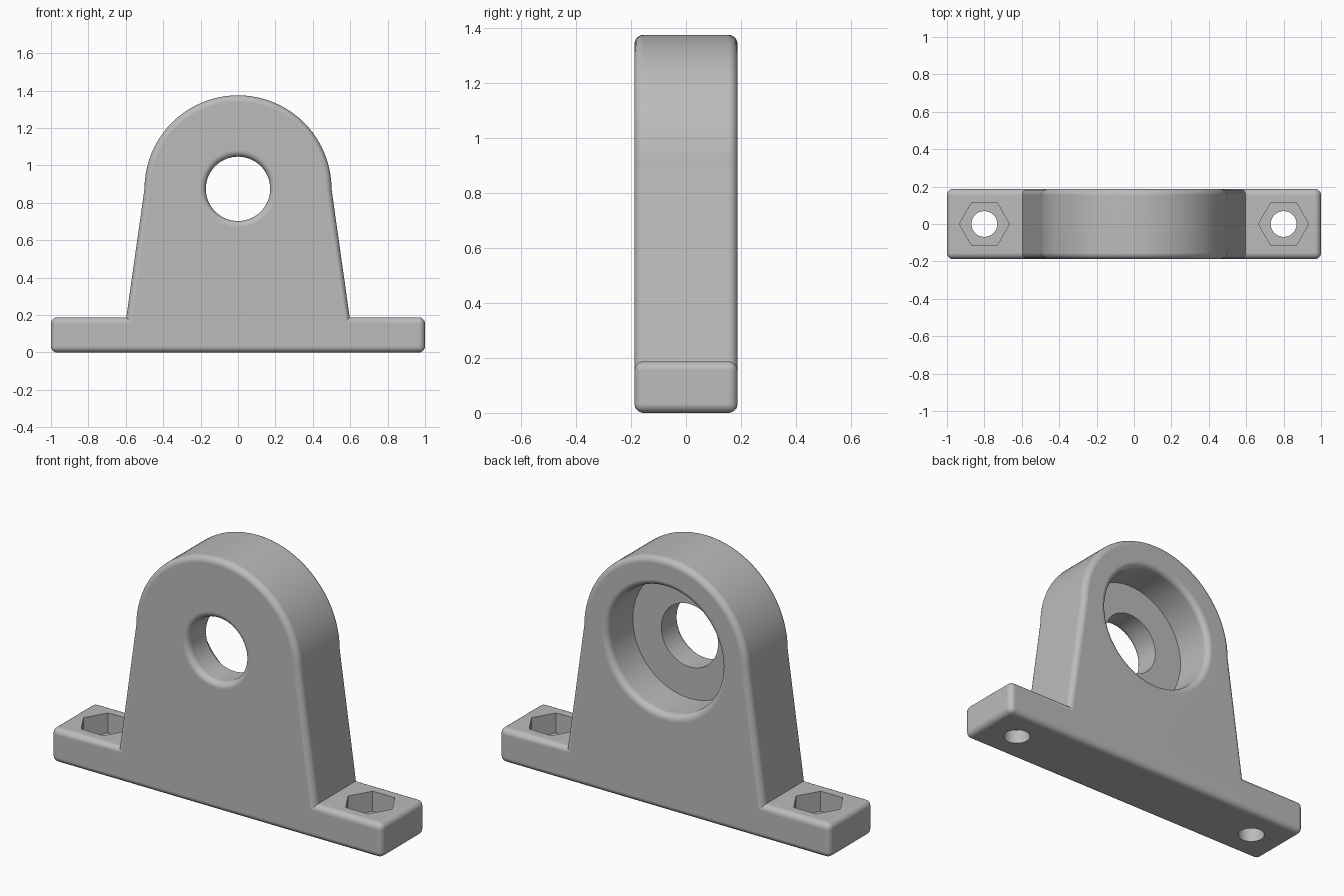
import bpy, bmesh
from math import cos, sin, pi, radians
from mathutils import Matrix, Vector

cube = bpy.data.objects.get("Cube")
if cube:
    bpy.data.objects.remove(cube, do_unlink=True)

HALF_DEPTH = 0.1875
BASE_TOP = 0.1875
AXIS_Z = 0.875
ARCH_R = 0.5
ROUND = 0.033

grey = bpy.data.materials.new("plain grey")
grey.use_nodes = True
grey.diffuse_color = (0.5, 0.5, 0.5, 1)
grey.node_tree.nodes["Principled BSDF"].inputs["Base Color"].default_value = (0.5, 0.5, 0.5, 1)


def make_object(name, bm):
    bmesh.ops.recalc_face_normals(bm, faces=bm.faces)
    mesh = bpy.data.meshes.new(name)
    bm.to_mesh(mesh)
    bm.free()
    mesh.materials.append(grey)
    obj = bpy.data.objects.new(name, mesh)
    bpy.context.collection.objects.link(obj)
    return obj


def lathe(name, profile, steps, matrix):
    """Stack rings of (radius, height) along local z and cap both ends."""
    bm = bmesh.new()
    rings = [[bm.verts.new(matrix @ Vector((r * cos(2 * pi * i / steps),
                                            r * sin(2 * pi * i / steps), h)))
              for i in range(steps)] for r, h in profile]
    for a, b in zip(rings, rings[1:]):
        for i in range(steps):
            j = (i + 1) % steps
            bm.faces.new((a[i], a[j], b[j], b[i]))
    bm.faces.new(rings[0])
    bm.faces.new(rings[-1])
    return make_object(name, bm)


def flare(radius, face, direction):
    """Quarter-round lip that opens a hole onto a face."""
    return [(radius + ROUND * (1 - cos(t)), face + direction * ROUND * (sin(t) - 1))
            for t in (k * pi / 12 for k in range(7))]


# Mount body: foot and arched upright share one outline
arch = [(ARCH_R * cos(pi * k / 40), AXIS_Z + ARCH_R * sin(pi * k / 40)) for k in range(41)]
outline = ([(-1, 0), (1, 0), (1, BASE_TOP), (0.597, BASE_TOP)] + arch
           + [(-0.597, BASE_TOP), (-1, BASE_TOP)])
bm = bmesh.new()
front = bm.faces.new([bm.verts.new((x, -HALF_DEPTH, z)) for x, z in outline])
back = bmesh.ops.extrude_face_region(bm, geom=[front])["geom"]
bmesh.ops.translate(bm, vec=(0, 2 * HALF_DEPTH, 0),
                    verts=[g for g in back if isinstance(g, bmesh.types.BMVert)])
bmesh.ops.recalc_face_normals(bm, faces=bm.faces)


def is_rounded(edge):
    a, b = (v.co for v in edge.verts)
    along_face = abs(a.y - b.y) < 0.01
    foot_end = abs(a.x) > 0.99 and abs(b.x) > 0.99
    return along_face or foot_end


bmesh.ops.bevel(bm, geom=[e for e in bm.edges if is_rounded(e)], offset=ROUND,
                offset_type='OFFSET', segments=5, profile=0.5, affect='EDGES',
                clamp_overlap=False)
body = make_object("mount_body", bm)

# Shaft bore with a bearing recess opening at the back
BORE_R, RECESS_R = 0.172, 0.344
recess_floor = HALF_DEPTH - 0.219
front_lip = list(reversed(flare(BORE_R, -HALF_DEPTH, -1)))
back_lip = flare(RECESS_R, HALF_DEPTH, 1)
profile = ([(front_lip[0][0], -0.3)] + front_lip
           + [(BORE_R, recess_floor), (RECESS_R, recess_floor)]
           + back_lip + [(back_lip[-1][0], 0.3)])
to_back = Matrix.Translation((0, 0, AXIS_Z)) @ Matrix.Rotation(radians(-90), 4, 'X')
cutters = [lathe("bore_cutter", profile, 64, to_back)]

# Screw holes with hexagonal nut pockets in both ends of the foot
for side, x in (("left", 0.8), ("right", -0.8)):
    place = Matrix.Translation((x, 0, 0))
    cutters.append(lathe(side + "_screw_cutter", [(0.069, -0.1), (0.069, 0.3)], 32, place))
    cutters.append(lathe(side + "_nut_cutter", [(0.134, BASE_TOP - 0.11), (0.134, 0.3)], 6, place))

bpy.ops.object.select_all(action='DESELECT')
body.select_set(True)
bpy.context.view_layer.objects.active = body
for cutter in cutters:
    cutter.hide_render = True
    mod = body.modifiers.new(cutter.name, 'BOOLEAN')
    mod.operation = 'DIFFERENCE'
    mod.solver = 'EXACT'
    mod.object = cutter
    bpy.ops.object.modifier_apply(modifier=mod.name)
    bpy.data.objects.remove(cutter, do_unlink=True)

# Smooth curves, crisp corners, flat large faces
bpy.ops.object.shade_smooth_by_angle(angle=radians(30))
weighted = body.modifiers.new("flat_faces", 'WEIGHTED_NORMAL')
weighted.keep_sharp = True
